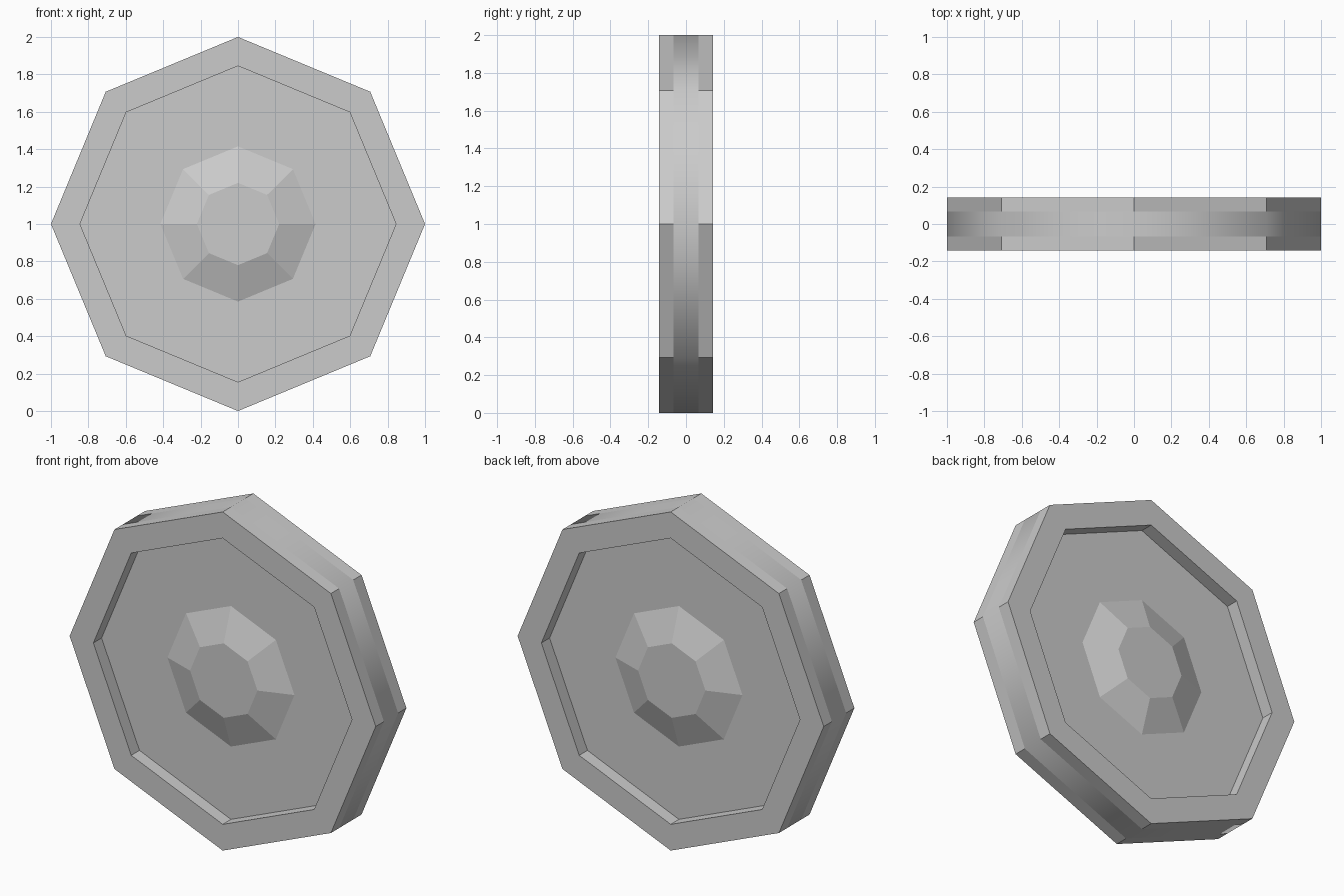
import bpy, bmesh
from math import sin, cos, pi

if "Cube" in bpy.data.objects:
    bpy.data.objects.remove(bpy.data.objects["Cube"])

SIDES = 8
CENTRE_Z = 1.0
FLOOR, HUB, RIM = 0.066, 0.133, 0.143

# Half profile (radius, depth): hub top, hub base, recess floor, raised rim
half = [(0.22, HUB), (0.415, FLOOR), (0.845, FLOOR),
        (0.845, RIM), (1.0, RIM), (1.0, FLOOR)]
profile = [(r, -d) for r, d in half] + [(r, d) for r, d in reversed(half)]


def add_ring(bm, radius, y):
    angles = [2 * pi * i / SIDES for i in range(SIDES)]
    return [bm.verts.new((radius * cos(a), y, CENTRE_Z + radius * sin(a)))
            for a in angles]


# Octagonal wheel: rings joined front to back, capped at both hubs
bm = bmesh.new()
rings = [add_ring(bm, r, y) for r, y in profile]
for k, (a, b) in enumerate(zip(rings, rings[1:])):
    for i in range(SIDES):
        j = (i + 1) % SIDES
        face = bm.faces.new((a[i], a[j], b[j], b[i]))
        # Only the middle tread band is smooth shaded
        face.smooth = (k == len(half) - 1)
bm.faces.new(rings[0])
bm.faces.new(rings[-1])
bmesh.ops.recalc_face_normals(bm, faces=bm.faces)

mesh = bpy.data.meshes.new("octagonal_wheel")
bm.to_mesh(mesh)
bm.free()
wheel = bpy.data.objects.new("octagonal_wheel", mesh)
bpy.context.collection.objects.link(wheel)
